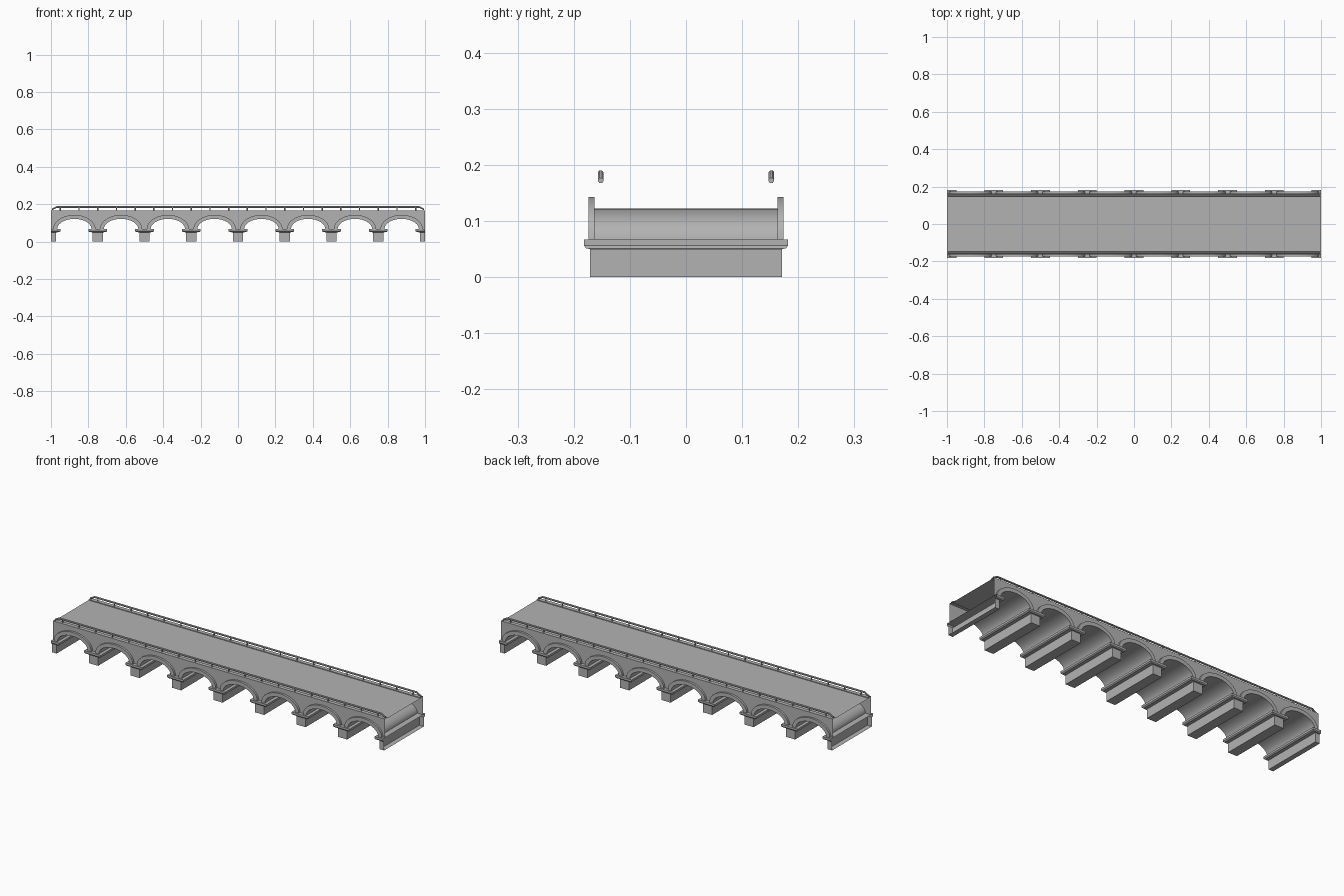
import bpy, bmesh, math

if "Cube" in bpy.data.objects:
    bpy.data.objects.remove(bpy.data.objects["Cube"])

SPAN, N = 0.25, 8            # bay width, number of arches
SPRING, TOP, DECK = 0.067, 0.168, 0.164
A, RISE, RING = 0.092, 0.055, 0.021   # arch half width, rise, ring thickness
Y_WALL, Y_RING = 0.163, 0.174
SEG = 20
centers = [-1 + SPAN * (i + 0.5) for i in range(N)]


def make(name, bm):
    bmesh.ops.remove_doubles(bm, verts=bm.verts, dist=1e-5)
    bmesh.ops.recalc_face_normals(bm, faces=bm.faces)
    me = bpy.data.meshes.new(name)
    bm.to_mesh(me)
    bm.free()
    me.materials.append(stone)
    ob = bpy.data.objects.new(name, me)
    bpy.context.collection.objects.link(ob)
    bpy.context.view_layer.objects.active = ob
    for o in bpy.context.selected_objects:
        o.select_set(False)
    ob.select_set(True)
    bpy.ops.object.shade_smooth_by_angle(angle=math.radians(30))
    return ob


# Dark grey stone
stone = bpy.data.materials.new("stone")
stone.diffuse_color = (0.45, 0.45, 0.45, 1)
stone.use_nodes = True
stone.node_tree.nodes["Principled BSDF"].inputs["Base Color"].default_value = stone.diffuse_color


def face(bm, pts):
    bm.faces.new([bm.verts.new(p) for p in pts])


def strip(bm, p, q, close=False):
    """Quads between two point rows."""
    n = len(p)
    for i in range(n if close else n - 1):
        j = (i + 1) % n
        face(bm, (p[i], p[j], q[j], q[i]))


def arch(cx, grow=0.0):
    return [(cx - (A + grow) * math.cos(math.pi * i / SEG),
             SPRING + (RISE + grow) * math.sin(math.pi * i / SEG)) for i in range(SEG + 1)]


def row(pts, y):
    return [(x, y, z) for x, z in pts]


# Barrel vaults
bm = bmesh.new()
for c in centers:
    strip(bm, row(arch(c), -Y_WALL), row(arch(c), Y_WALL))
make("arch_vaults", bm)

# Spandrel walls and projecting arch rings
walls, rings = bmesh.new(), bmesh.new()
for s in (-1, 1):
    for c in centers:
        inner, outer = arch(c), arch(c, RING)
        edge = [(c - SPAN / 2, SPRING)] + inner + [(c + SPAN / 2, SPRING)]
        strip(walls, row(edge, s * Y_WALL), [(x, s * Y_WALL, TOP) for x, z in edge])
        section = [row(inner, s * Y_WALL), row(inner, s * Y_RING),
                   row(outer, s * Y_RING), row(outer, s * Y_WALL)]
        for a, b in zip(section, section[1:]):
            strip(rings, a, b)
make("spandrel_walls", walls)
make("arch_rings", rings)

# Piers with flared imposts: (half width, half depth, height)
levels = [(0.027, 0.171, 0), (0.027, 0.171, 0.05), (0.044, 0.178, 0.051),
          (0.05, 0.182, 0.056), (0.05, 0.182, SPRING)]
bm = bmesh.new()
for i in range(N + 1):
    x = -1 + i * SPAN
    loops = []
    for hw, hd, z in levels:
        x0, x1 = max(-1, x - hw), min(1, x + hw)
        loops.append([(x0, -hd, z), (x1, -hd, z), (x1, hd, z), (x0, hd, z)])
    for a, b in zip(loops, loops[1:]):
        strip(bm, a, b, True)
    face(bm, loops[0])
    face(bm, loops[-1])
# the bridge is open where it is cut off at both ends
cut = [f for f in bm.faces if all(abs(abs(v.co.x) - 1) < 1e-5 for v in f.verts)]
bmesh.ops.delete(bm, geom=cut, context='FACES')
make("piers", bm)

# Road deck with raised kerbs
bm = bmesh.new()
prof = [(-Y_WALL, TOP), (-0.142, TOP), (-0.142, DECK),
        (0.142, DECK), (0.142, TOP), (Y_WALL, TOP)]
strip(bm, [(-1, y, z) for y, z in prof], [(1, y, z) for y, z in prof])
make("road_deck", bm)


# Handrails bent down at the ends, with posts
def ngon(p, r, n=8):
    return [(p[0], p[1] + r * math.cos(2 * math.pi * (k + 0.5) / n),
             p[2] + r * math.sin(2 * math.pi * (k + 0.5) / n)) for k in range(n)]


rails, posts = bmesh.new(), bmesh.new()
for s in (-1, 1):
    y = s * 0.152
    path = [(-0.995, y, 0.172), (-0.97, y, 0.1855), (0.97, y, 0.1855), (0.995, y, 0.172)]
    loops = [ngon(p, 0.005) for p in path]
    for a, b in zip(loops, loops[1:]):
        strip(rails, a, b, True)
    face(rails, loops[0])
    face(rails, loops[-1])
    for k in range(20):
        x = -0.95 + 0.1 * k
        lo, hi = [[(x + 0.0035 * math.cos(t * math.pi / 3), y + 0.0035 * math.sin(t * math.pi / 3), z)
                   for t in range(6)] for z in (TOP, 0.185)]
        strip(posts, lo, hi, True)
make("handrails", rails)
make("rail_posts", posts)
